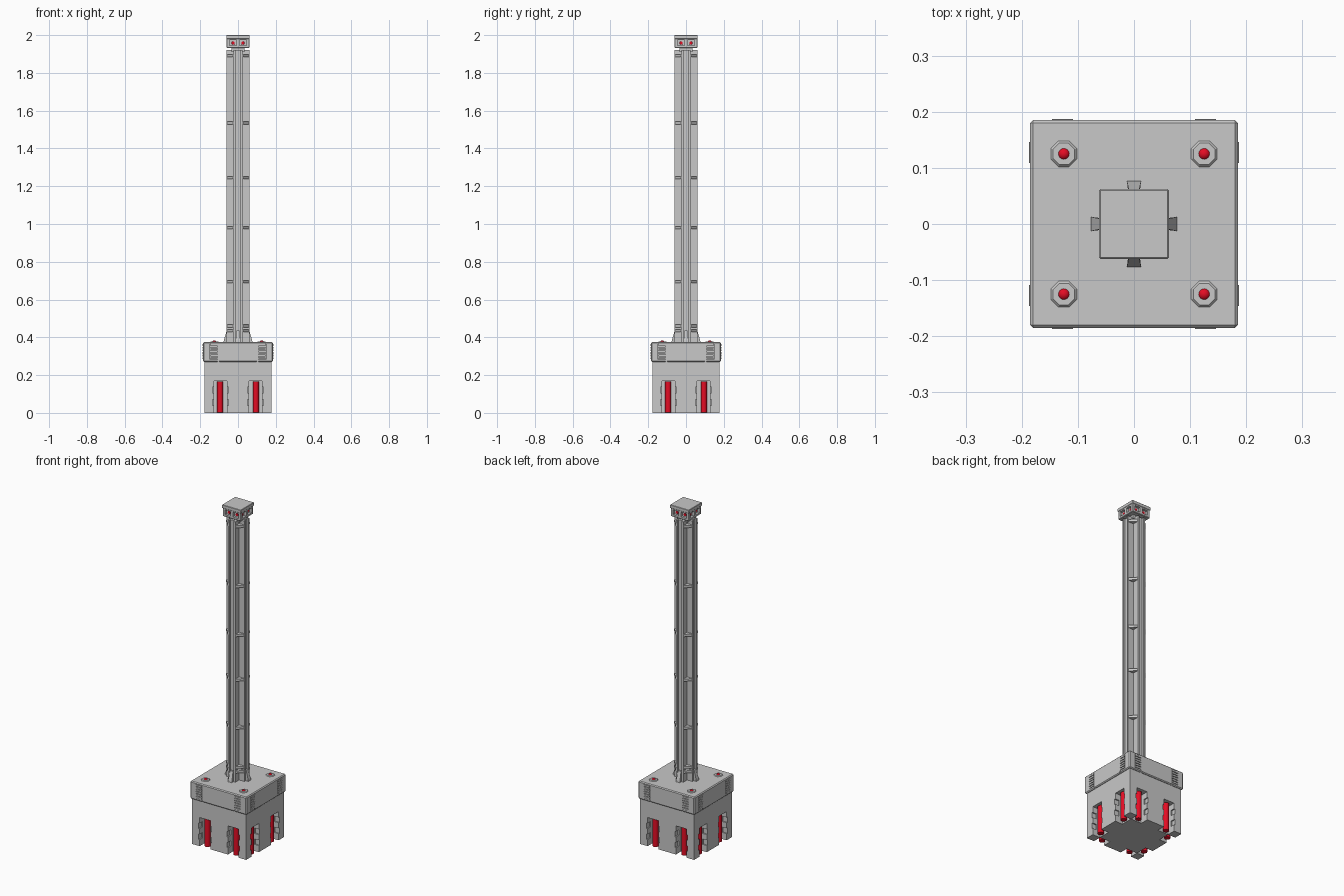
import bpy
import bmesh
import math
from mathutils import Matrix, Vector

if "Cube" in bpy.data.objects:
    bpy.data.objects.remove(bpy.data.objects["Cube"], do_unlink=True)


def material(name, color):
    m = bpy.data.materials.new(name)
    m.use_nodes = True
    m.diffuse_color = color
    m.node_tree.nodes["Principled BSDF"].inputs["Base Color"].default_value = color
    return m


GREY = material("concrete grey", (0.58, 0.58, 0.58, 1))
RED = material("signal red", (0.78, 0.004, 0.018, 1))
SIDES = [Matrix.Rotation(math.pi / 2 * i, 4, "Z") for i in range(4)]
I = Matrix.Identity(4)


def box(bm, x, y, z, turn=I):
    """Axis-aligned box from three (low, high) ranges, optionally turned."""
    size = Matrix.Diagonal((x[1] - x[0], y[1] - y[0], z[1] - z[0], 1))
    mid = Matrix.Translation((sum(x) / 2, sum(y) / 2, sum(z) / 2))
    bmesh.ops.create_cube(bm, size=1, matrix=turn @ mid @ size)


def cone(bm, at, r1, r2, depth, segments, turn=I):
    spin = Matrix.Rotation(math.pi / segments, 4, "Z")
    bmesh.ops.create_cone(bm, cap_ends=True, segments=segments, radius1=r1, radius2=r2,
                          depth=depth, matrix=turn @ Matrix.Translation(at) @ spin)


def hull(bm, points, turn=I):
    verts = [bm.verts.new(turn @ Vector(p)) for p in points]
    bmesh.ops.convex_hull(bm, input=verts)


def bevel(bm, width):
    bmesh.ops.bevel(bm, geom=bm.edges[:], offset=width, segments=1, affect="EDGES")


def finish(name, bm, mat, smooth=False):
    bmesh.ops.recalc_face_normals(bm, faces=bm.faces[:])
    for f in bm.faces:
        f.smooth = smooth
    for e in bm.edges:
        e.smooth = e.calc_face_angle(0) < 0.7
    mesh = bpy.data.meshes.new(name)
    bm.to_mesh(mesh)
    bm.free()
    mesh.materials.append(mat)
    ob = bpy.data.objects.new(name, mesh)
    bpy.context.collection.objects.link(ob)
    return ob


def carve(ob, bm):
    """Subtract the cutter mesh from the object and bake the result."""
    cutter = finish("cutter", bm, GREY)
    cutter.hide_render = True
    mod = ob.modifiers.new("cut", "BOOLEAN")
    mod.operation, mod.solver, mod.object = "DIFFERENCE", "EXACT", cutter
    mod.use_self = True
    graph = bpy.context.evaluated_depsgraph_get()
    mesh = bpy.data.meshes.new_from_object(ob.evaluated_get(graph))
    ob.modifiers.clear()
    ob.data = mesh
    bpy.data.objects.remove(cutter, do_unlink=True)


# Base block with two notched rod slots per side, open at the bottom
bm = bmesh.new()
box(bm, (-0.177, 0.177), (-0.177, 0.177), (0, 0.29))
base = finish("base_block", bm, GREY)
bm = bmesh.new()
for turn in SIDES:
    for s in (-1, 1):
        c = s * 0.0925
        box(bm, (c - 0.035, c + 0.035), (-0.2, -0.128), (-0.02, 0.17), turn)
        for z in (0.055, 0.12):
            box(bm, (c - 0.042, c + 0.042), (-0.21, -0.15), (z - 0.016, z + 0.016), turn)
carve(base, bm)

# Red rods standing in the slots
bm = bmesh.new()
for turn in SIDES:
    for s in (-1, 1):
        cone(bm, (s * 0.0945, -0.15, 0.083), 0.0165, 0.0165, 0.164, 16, turn)
finish("slot_rods", bm, RED, smooth=True)

# Base cap with vent recesses and a chamfered centre panel on each side
bm = bmesh.new()
box(bm, (-0.185, 0.185), (-0.185, 0.185), (0.27, 0.375))
bevel(bm, 0.005)
cap = finish("base_cap", bm, GREY)
bm = bmesh.new()
for turn in SIDES:
    for s in (-1, 1):
        box(bm, sorted((s * 0.108, s * 0.147)), (-0.2, -0.177), (0.283, 0.366), turn)
        hull(bm, [(s * x, y, z) for y in (-0.2, -0.178)
                  for x, z in ((0.108, 0.283), (0.108, 0.26), (0.088, 0.26))], turn)
carve(cap, bm)

# Louvre slats in the vent recesses
bm = bmesh.new()
for turn in SIDES:
    for s in (-1, 1):
        for i in range(6):
            z = 0.285 + i * 0.0138
            box(bm, sorted((s * 0.109, s * 0.146)), (-0.187, -0.174), (z, z + 0.0095), turn)
finish("cap_vents", bm, GREY)

# Raised octagonal lamp seats on the cap, with red domes
CORNERS = [(x, y) for x in (-0.125, 0.125) for y in (-0.125, 0.125)]
bm = bmesh.new()
for x, y in CORNERS:
    cone(bm, (x, y, 0.376), 0.0268, 0.021, 0.006, 8)
finish("lamp_seats", bm, GREY)
bm = bmesh.new()
for x, y in CORNERS:
    bmesh.ops.create_uvsphere(bm, u_segments=16, v_segments=10, radius=0.0115,
                              matrix=Matrix.Translation((x, y, 0.373)))
finish("cap_lamps", bm, RED, smooth=True)

# Cross-shaped mast with a groove down the end of each arm
bm = bmesh.new()
tip = [(-0.024, -0.024), (-0.024, -0.06), (-0.014, -0.06), (-0.014, -0.05),
       (0.014, -0.05), (0.014, -0.06), (0.024, -0.06)]
outline = [turn @ Vector((x, y, 0.37)) for turn in SIDES for x, y in tip]
face = bm.faces.new([bm.verts.new(p) for p in outline])
up = bmesh.ops.extrude_face_region(bm, geom=[face])["geom"]
bmesh.ops.translate(bm, vec=(0, 0, 1.55), verts=[v for v in up if isinstance(v, bmesh.types.BMVert)])
finish("mast", bm, GREY)

# Triangular gussets bracing the inner corners of the mast
bm = bmesh.new()
for turn in SIDES:
    for z in (0.435, 0.46, 0.695, 0.98, 1.245, 1.535, 1.89):
        hull(bm, [(x, y, z + dz) for dz in (-0.007, 0.007)
                  for x, y in ((0.02, 0.02), (0.059, 0.02), (0.059, 0.026),
                               (0.026, 0.059), (0.02, 0.059))], turn)
finish("mast_gussets", bm, GREY)

# Dovetail buttresses at the mast foot
bm = bmesh.new()
for turn in SIDES:
    points = [(s * x, y, z) for s in (-1, 1) for x, y, z in (
        (0.009, -0.048, 0.37), (0.0125, -0.077, 0.37), (0.0125, -0.075, 0.385),
        (0.010, -0.064, 0.415), (0.009, -0.06, 0.435), (0.009, -0.048, 0.435))]
    hull(bm, points, turn)
finish("mast_buttresses", bm, GREY)

# Mast head: neck, lower housing with window pits, and top slab
bm = bmesh.new()
box(bm, (-0.035, 0.035), (-0.035, 0.035), (1.91, 1.94))
finish("head_neck", bm, GREY)

bm = bmesh.new()
box(bm, (-0.06, 0.06), (-0.06, 0.06), (1.932, 1.984))
bevel(bm, 0.003)
housing = finish("head_housing", bm, GREY)
bm = bmesh.new()
for turn in SIDES:
    for s in (-1, 1):
        c = s * 0.026
        box(bm, (c - 0.018, c + 0.018), (-0.08, -0.046), (1.945, 1.973), turn)
carve(housing, bm)

bm = bmesh.new()
box(bm, (-0.062, 0.062), (-0.062, 0.062), (1.98, 2.0))
bevel(bm, 0.002)
finish("head_slab", bm, GREY)

# Small red lenses at the back of the head windows
bm = bmesh.new()
lay = Matrix.Rotation(math.pi / 2, 4, "X")
for turn in SIDES:
    for s in (-1, 1):
        seat = turn @ Matrix.Translation((s * 0.026, -0.046, 1.958)) @ lay
        cone(bm, (0, 0, 0), 0.01, 0.008, 0.004, 12, seat)
finish("head_lenses", bm, RED)
